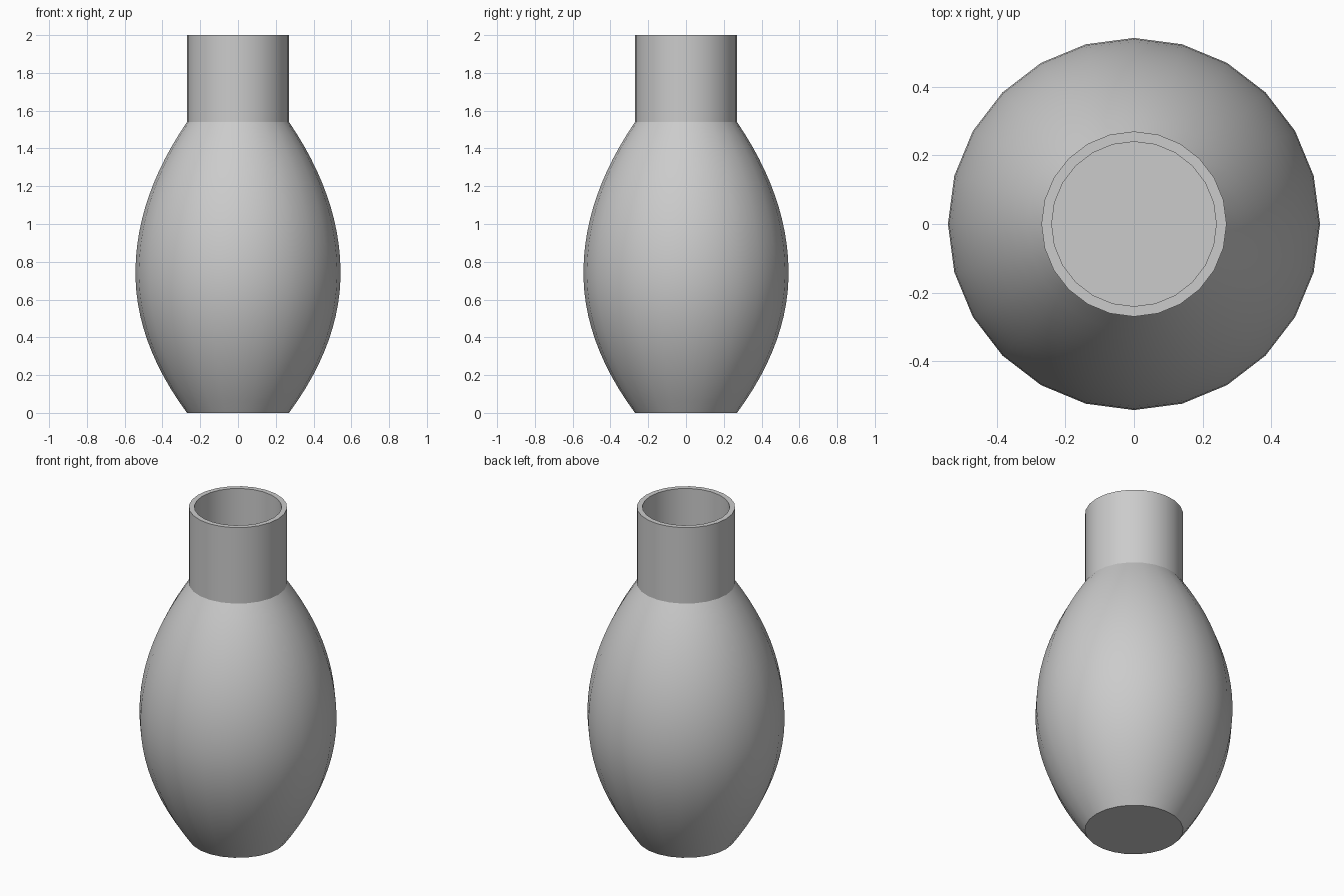
import bpy, bmesh, math

if "Cube" in bpy.data.objects:
    bpy.data.objects.remove(bpy.data.objects["Cube"])

SIDES = 24
WALL = 0.03
R_END, R_MAX = 0.27, 0.543       # neck / foot radius, belly radius
Z_BELLY, Z_NECK, Z_TOP = 0.74, 1.54, 2.0


def belly_radius(z):
    span = Z_BELLY if z < Z_BELLY else Z_NECK - Z_BELLY
    return R_MAX - (R_MAX - R_END) * ((z - Z_BELLY) / span) ** 2


def lathe(name, profile):
    """Revolve (radius, z) points around z and cap both open ends."""
    bm = bmesh.new()
    rings = []
    for r, z in profile:
        rings.append([bm.verts.new((r * math.cos(a), r * math.sin(a), z))
                      for a in (2 * math.pi * i / SIDES for i in range(SIDES))])
    for lo, hi in zip(rings, rings[1:]):
        for i in range(SIDES):
            j = (i + 1) % SIDES
            bm.faces.new((lo[i], lo[j], hi[j], hi[i]))
    bm.faces.new(rings[0][::-1])
    bm.faces.new(rings[-1])
    bmesh.ops.recalc_face_normals(bm, faces=bm.faces[:])
    mesh = bpy.data.meshes.new(name)
    bm.to_mesh(mesh)
    bm.free()
    obj = bpy.data.objects.new(name, mesh)
    bpy.context.collection.objects.link(obj)
    bpy.context.view_layer.objects.active = obj
    obj.select_set(True)
    bpy.ops.object.shade_smooth_by_angle(angle=math.radians(25))
    obj.select_set(False)
    return obj


# Outer wall: curved belly, then straight neck
N = 24
outer = [(belly_radius(Z_NECK * i / N), Z_NECK * i / N) for i in range(N + 1)]
outer.append((R_END, Z_TOP))

# Inner wall: down the neck and belly to the inside floor
inner = [(R_END - WALL, Z_TOP), (R_END - WALL, Z_NECK)]
for i in range(1, N + 1):
    z = Z_NECK + (WALL - Z_NECK) * i / N
    inner.append((max(belly_radius(z) - WALL * 1.1, R_END - WALL), z))

lathe("vase", outer + inner)
